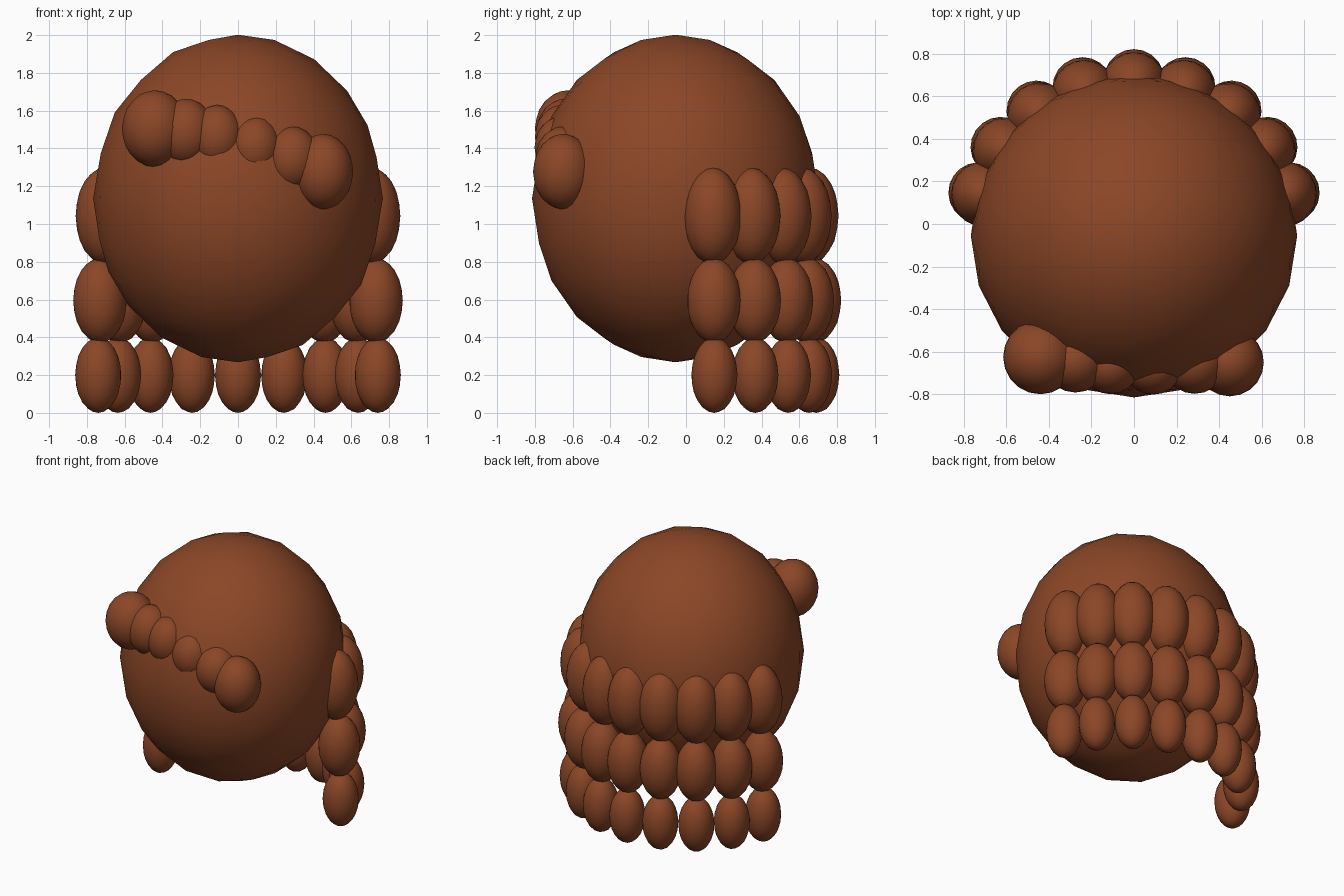
import bpy, math

if "Cube" in bpy.data.objects:
    bpy.data.objects.remove(bpy.data.objects["Cube"])

brown = bpy.data.materials.new("brown")
brown.diffuse_color = (0.26, 0.062, 0.02, 1)
brown.use_nodes = True
brown.node_tree.nodes["Principled BSDF"].inputs["Base Color"].default_value = brown.diffuse_color


def ball(name, loc, radii, turn=0.0):
    """Smooth low-poly ellipsoid."""
    bpy.ops.mesh.primitive_ico_sphere_add(subdivisions=3, radius=1, location=loc)
    ob = bpy.context.object
    ob.name = name
    ob.scale = radii
    ob.rotation_euler.z = turn
    bpy.ops.object.transform_apply(location=False, rotation=True, scale=True)
    bpy.ops.object.shade_smooth()
    ob.data.materials.append(brown)
    return ob


# Large egg-shaped main mass
CY = -0.055
ball("main_mass", (0, CY, 1.135), (0.767, 0.76, 0.867))

# Three rows of long curls wrapped round the back: height, half height, width, ring radius
rows = [("lower_curl", 0.20, 0.20, 0.122, 0.745),
        ("middle_curl", 0.595, 0.225, 0.142, 0.735),
        ("upper_curl", 1.043, 0.255, 0.153, 0.71)]
for name, z, half, r, ring in rows:
    for i in range(9):
        a = math.radians(16 + 18.5 * i)
        loc = ((ring + 0.025) * math.cos(a), CY + ring * math.sin(a), z)
        ball(name, loc, (r, r, half), a)

# Slanting band of tufts across the front, thick at both ends
tufts = [(-0.44, -0.625, 1.505, 0.175, 0.203),
         (-0.275, -0.64, 1.485, 0.152, 0.178),
         (-0.11, -0.66, 1.46, 0.14, 0.17),
         (0.09, -0.662, 1.405, 0.14, 0.165),
         (0.285, -0.65, 1.345, 0.148, 0.172),
         (0.45, -0.65, 1.277, 0.16, 0.2)]
for x, y, z, r, half in tufts:
    ball("fringe_tuft", (x, y, z), (r, r, half))
